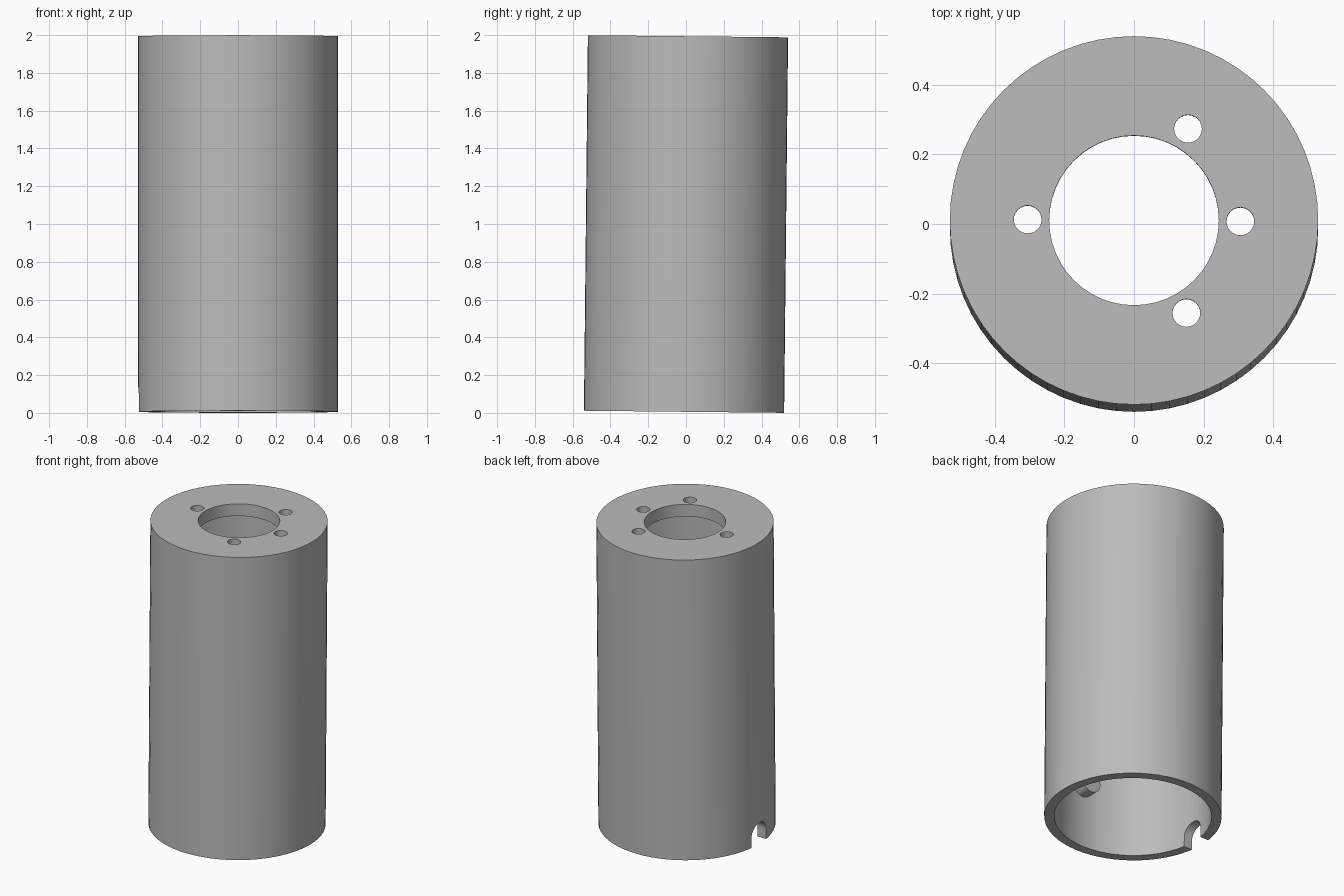
import bpy, math
from mathutils import Matrix, Vector

if "Cube" in bpy.data.objects:
    bpy.data.objects.remove(bpy.data.objects["Cube"], do_unlink=True)

RADIUS, INNER, HEIGHT, CAP = 0.53, 0.47, 1.988, 0.08
TILT = -0.0105

grey = bpy.data.materials.new("plain_grey")
grey.use_nodes = True
colour = (0.5, 0.5, 0.5, 1)
grey.diffuse_color = colour
grey.node_tree.nodes["Principled BSDF"].inputs["Base Color"].default_value = colour


def rod(name, radius, start, end, sides=32):
    """Solid cylinder running between two points."""
    start, end = Vector(start), Vector(end)
    axis = end - start
    bpy.ops.mesh.primitive_cylinder_add(vertices=sides, radius=radius, depth=axis.length)
    ob = bpy.context.object
    ob.name = name
    turn = axis.to_track_quat('Z', 'Y').to_matrix().to_4x4()
    ob.data.transform(Matrix.Translation((start + end) / 2) @ turn)
    ob.data.materials.append(grey)
    return ob


def cut(target, cutter):
    """Subtract the cutter from the target and discard it."""
    mod = target.modifiers.new("cut", 'BOOLEAN')
    mod.operation = 'DIFFERENCE'
    mod.solver = 'EXACT'
    mod.object = cutter
    bpy.context.view_layer.objects.active = target
    bpy.ops.object.modifier_apply(modifier=mod.name)
    bpy.data.objects.remove(cutter, do_unlink=True)


# Outer tube, hollow from below, with a capped top
housing = rod("housing", RADIUS, (0, 0, 0), (0, 0, HEIGHT), 64)
cut(housing, rod("cavity", INNER, (0, 0, -0.1), (0, 0, HEIGHT - CAP), 64))
cut(housing, rod("bore", 0.244, (0, 0, 1.7), (0, 0, 2.2), 48))

# Four screw holes around the bore
for degrees in (0, 60, 180, 300):
    a = math.radians(degrees - 0.5)
    x, y = 0.306 * math.cos(a), 0.306 * math.sin(a)
    cut(housing, rod("screw_hole", 0.04, (x, y, 1.7), (x, y, 2.2), 24))

# Round-topped cable notch in the lower rim
cut(housing, rod("notch_arch", 0.075, (-0.7, 0, 0.065), (-0.3, 0, 0.065)))
bpy.ops.mesh.primitive_cube_add(size=1)
slot = bpy.context.object
slot.data.transform(Matrix.Translation((-0.5, 0, 0.0)) @ Matrix.Diagonal((0.4, 0.15, 0.13, 1)))
slot.data.materials.append(grey)
cut(housing, slot)

# Short peg on the inside of the front wall
peg = rod("inner_peg", 0.07, (0, -0.5, 0.41), (0, -0.39, 0.41))

# Smooth the round sides and lean the whole body slightly back
lean = (Matrix.Translation((0, 0, HEIGHT / 2 + 0.0058)) @ Matrix.Rotation(TILT, 4, 'X')
        @ Matrix.Translation((0, 0, -HEIGHT / 2)))
for ob in (housing, peg):
    ob.data.transform(lean)
    bpy.ops.object.select_all(action='DESELECT')
    ob.select_set(True)
    bpy.context.view_layer.objects.active = ob
    bpy.ops.object.shade_smooth_by_angle(angle=math.radians(30))
